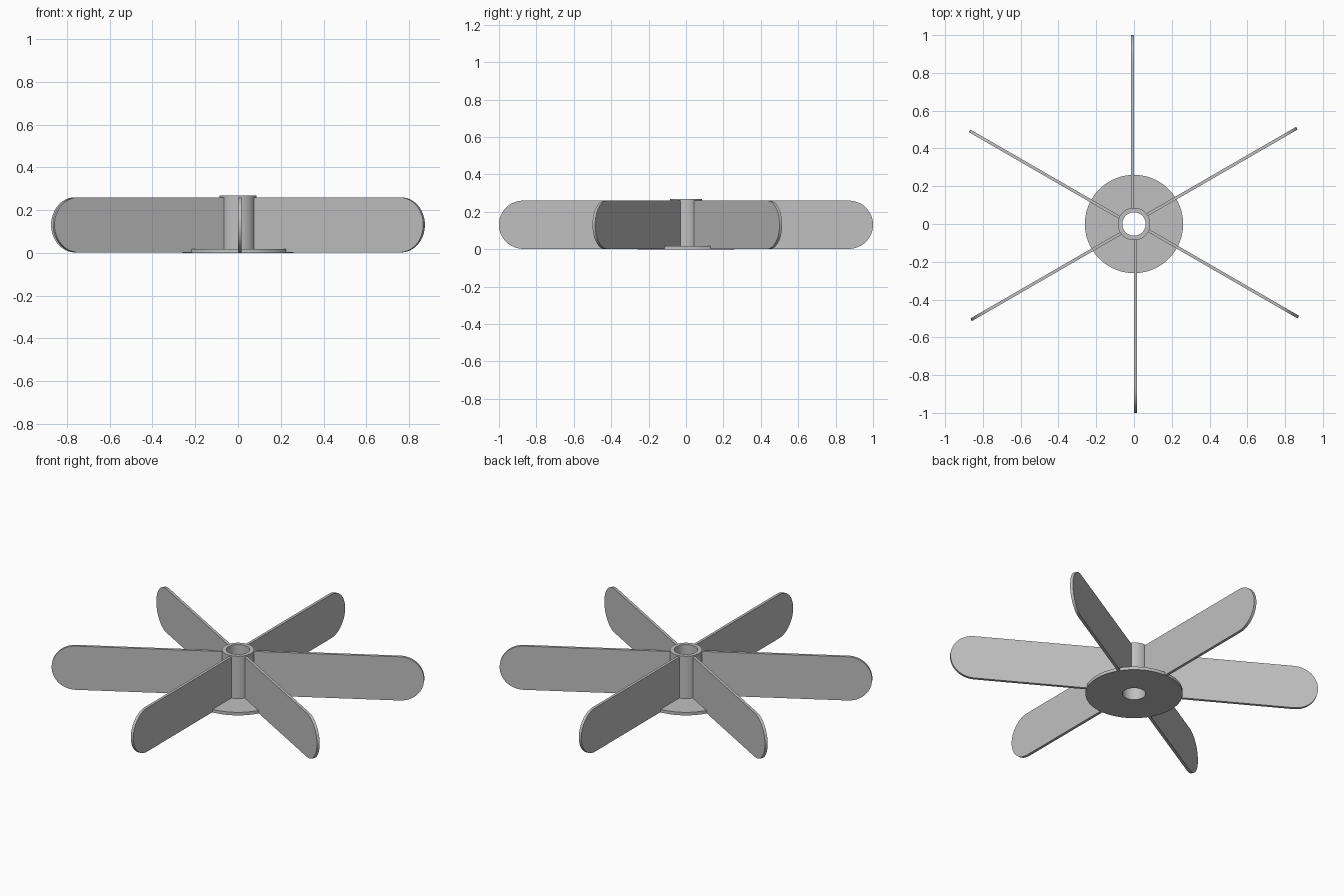
import bpy, bmesh, math
from mathutils import Matrix

cube = bpy.data.objects.get("Cube")
if cube:
    bpy.data.objects.remove(cube, do_unlink=True)

GREY = (0.53, 0.53, 0.53, 1)
mat = bpy.data.materials.new("light grey")
mat.use_nodes = True
mat.diffuse_color = GREY
mat.node_tree.nodes["Principled BSDF"].inputs["Base Color"].default_value = GREY


def finish(bm, name):
    bmesh.ops.recalc_face_normals(bm, faces=bm.faces)
    mesh = bpy.data.meshes.new(name)
    bm.to_mesh(mesh)
    bm.free()
    mesh.materials.append(mat)
    obj = bpy.data.objects.new(name, mesh)
    bpy.context.collection.objects.link(obj)
    bpy.ops.object.select_all(action='DESELECT')
    obj.select_set(True)
    bpy.context.view_layer.objects.active = obj
    bpy.ops.object.shade_smooth_by_angle(angle=math.radians(30))
    return obj


def lathe(name, profile, steps=96):
    """Spin a closed (radius, height) profile about the z axis."""
    bm = bmesh.new()
    verts = [bm.verts.new((r, 0, z)) for r, z in profile]
    edges = [bm.edges.new((v, verts[i - 1])) for i, v in enumerate(verts)]
    bmesh.ops.spin(bm, geom=verts + edges, cent=(0, 0, 0), axis=(0, 0, 1),
                   angle=math.tau, steps=steps, use_merge=True)
    bmesh.ops.remove_doubles(bm, verts=bm.verts, dist=0.0001)
    return finish(bm, name)


BORE, HUB, DISC = 0.062, 0.086, 0.26
HEIGHT, PLATE = 0.268, 0.018

# Hub tube and base flange share one stepped profile
lathe("hub_and_base_disc", [(BORE, 0), (DISC, 0), (DISC, PLATE),
                            (HUB, PLATE), (HUB, HEIGHT), (BORE, HEIGHT)])


# Flat paddle with a round tip; one face lies on the radial plane
def paddle(name, angle, low=0.002, high=0.26, thick=0.016, arc=24):
    radius = (high - low) / 2
    middle = (high + low) / 2
    root = (BORE + HUB) / 2
    outline = [(root, high), (root, low)]
    for i in range(arc + 1):
        a = -math.pi / 2 + math.pi * i / arc
        outline.append((1 - radius + radius * math.cos(a),
                        middle + radius * math.sin(a)))
    bm = bmesh.new()
    face = bm.faces.new([bm.verts.new((x, 0, z)) for x, z in outline])
    grown = bmesh.ops.extrude_face_region(bm, geom=[face])["geom"]
    moved = [g for g in grown if isinstance(g, bmesh.types.BMVert)]
    bmesh.ops.translate(bm, verts=moved, vec=(0, thick, 0))
    bm.transform(Matrix.Rotation(angle, 4, 'Z'))
    return finish(bm, name)


for i in range(6):
    paddle(f"paddle_{i + 1}", math.radians(30 + 60 * i))
